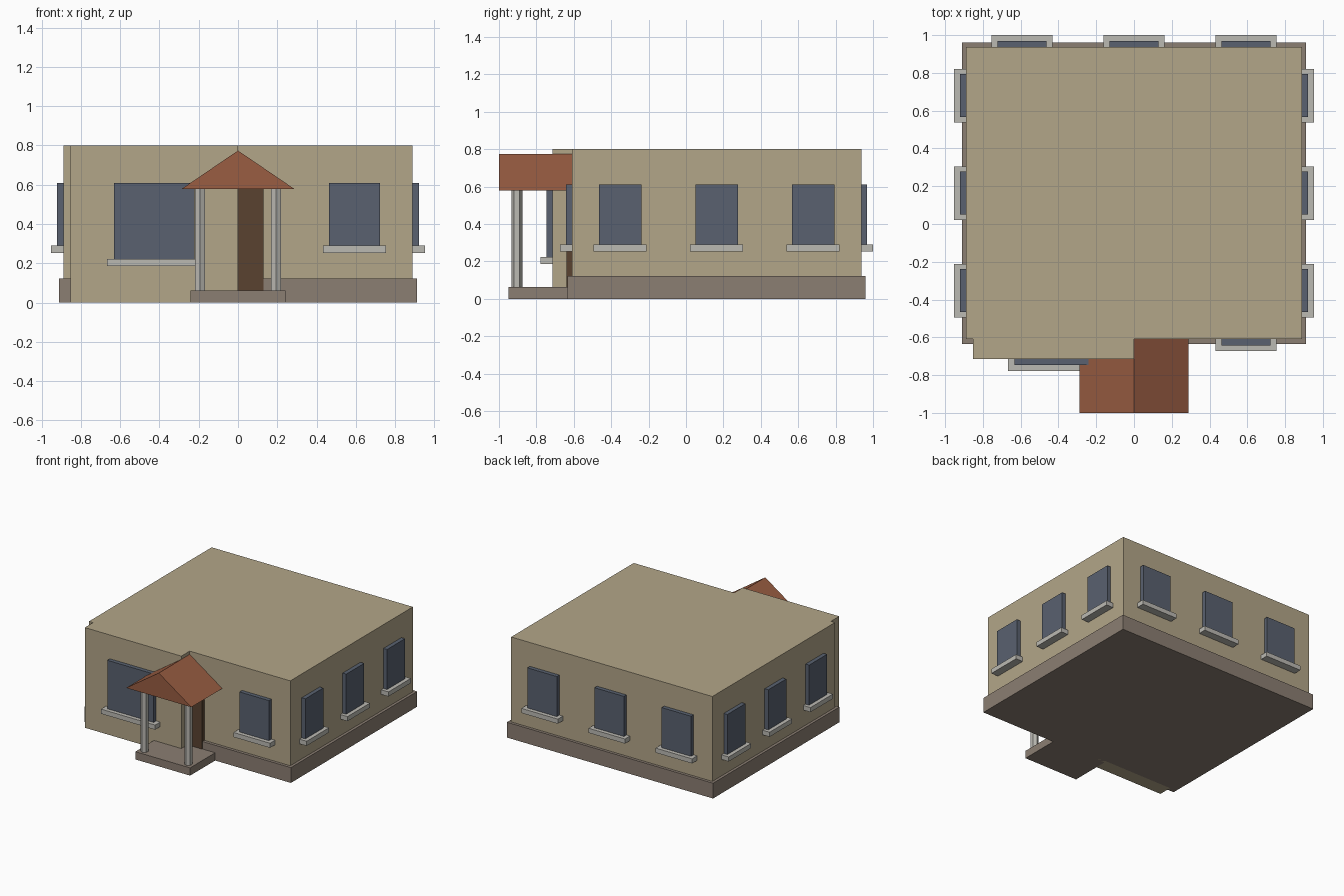
import bpy
import bmesh
from math import radians
from mathutils import Matrix, Vector

cube = bpy.data.objects.get("Cube")
if cube:
    bpy.data.objects.remove(cube, do_unlink=True)


def material(name, rgb):
    mat = bpy.data.materials.new(name)
    mat.use_nodes = True
    mat.diffuse_color = (*rgb, 1)
    mat.node_tree.nodes["Principled BSDF"].inputs["Base Color"].default_value = (*rgb, 1)
    return mat


TAN = material("tan plaster", (0.45, 0.38, 0.25))
STONE = material("plinth stone", (0.26, 0.21, 0.17))
GLASS = material("blue grey glass", (0.10, 0.12, 0.16))
SILL = material("pale sill", (0.50, 0.49, 0.45))
DOOR = material("dark wood", (0.10, 0.055, 0.03))
ROOF = material("terracotta", (0.32, 0.11, 0.055))


def finish(name, bm, mat, matrix=Matrix()):
    bmesh.ops.transform(bm, matrix=matrix, verts=bm.verts)
    bmesh.ops.recalc_face_normals(bm, faces=bm.faces)
    mesh = bpy.data.meshes.new(name)
    bm.to_mesh(mesh)
    bm.free()
    mesh.materials.append(mat)
    obj = bpy.data.objects.new(name, mesh)
    bpy.context.collection.objects.link(obj)
    return obj


def box(name, mat, xs, ys, zs, matrix=Matrix()):
    bm = bmesh.new()
    bmesh.ops.create_cube(bm, size=1)
    for v in bm.verts:
        v.co = Vector(r[0] if c < 0 else r[1] for c, r in zip(v.co, (xs, ys, zs)))
    return finish(name, bm, mat, matrix)


def window(name, x, y, turn, width, bottom=0.29, overhang=0.031):
    """Glass and sill built facing -y at the wall face, then turned into place."""
    place = Matrix.Translation((x, y, 0)) @ Matrix.Rotation(radians(turn), 4, "Z")
    half = width / 2
    box(name + "_glass", GLASS, (-half, half), (-0.032, 0.01), (bottom, 0.61), place)
    half += overhang
    box(name + "_sill", SILL, (-half, half), (-0.063, 0.01), (bottom - 0.037, bottom), place)


# Building masses
LEFT, FRONT, BACK = 0.889, -0.61, 0.937
box("main_walls", TAN, (-LEFT, LEFT), (FRONT, BACK), (0.03, 0.80))
box("plinth", STONE, (-0.911, 0.911), (-0.634, 0.96), (0, 0.122))
box("front_bay", TAN, (-0.853, 0), (-0.715, FRONT + 0.005), (0, 0.80))

# Evenly spaced windows on the back and both sides
middle = (FRONT + BACK) / 2
for i, label in enumerate(("first", "second", "third")):
    step = i - 1
    window(f"back_{label}_window", step * 0.593, BACK, 180, 0.26)
    y = middle + step * 0.516
    window(f"left_{label}_window", LEFT, y, 90, 0.227, overhang=0.028)
    window(f"right_{label}_window", -LEFT, y, -90, 0.227, overhang=0.028)

# Front windows and door
window("front_window", 0.593, FRONT, 0, 0.26)
window("bay_window", -0.427, -0.715, 0, 0.41, bottom=0.223, overhang=0.034)
box("front_door", DOOR, (-0.13, 0.13), (-0.638, FRONT + 0.01), (0.05, 0.58))

# Porch step and hexagonal columns
box("porch_step", STONE, (-0.242, 0.242), (-0.95, -0.625), (0, 0.062))
for side, x in (("left", 0.194), ("right", -0.194)):
    bm = bmesh.new()
    bmesh.ops.create_cone(bm, cap_ends=True, segments=6, radius1=0.029,
                          radius2=0.029, depth=0.525)
    finish(f"{side}_porch_column", bm, SILL, Matrix.Translation((x, -0.904, 0.32)))

# Porch gable roof, a triangle extruded back to the wall
bm = bmesh.new()
gable = bm.faces.new([bm.verts.new(p) for p in
                      ((-0.288, -1, 0.578), (0.288, -1, 0.578), (0, -1, 0.774))])
extruded = bmesh.ops.extrude_face_region(bm, geom=[gable], use_keep_orig=True)
back = [v for v in extruded["geom"] if isinstance(v, bmesh.types.BMVert)]
bmesh.ops.translate(bm, verts=back, vec=(0, 0.392, 0))
finish("porch_roof", bm, ROOF)
